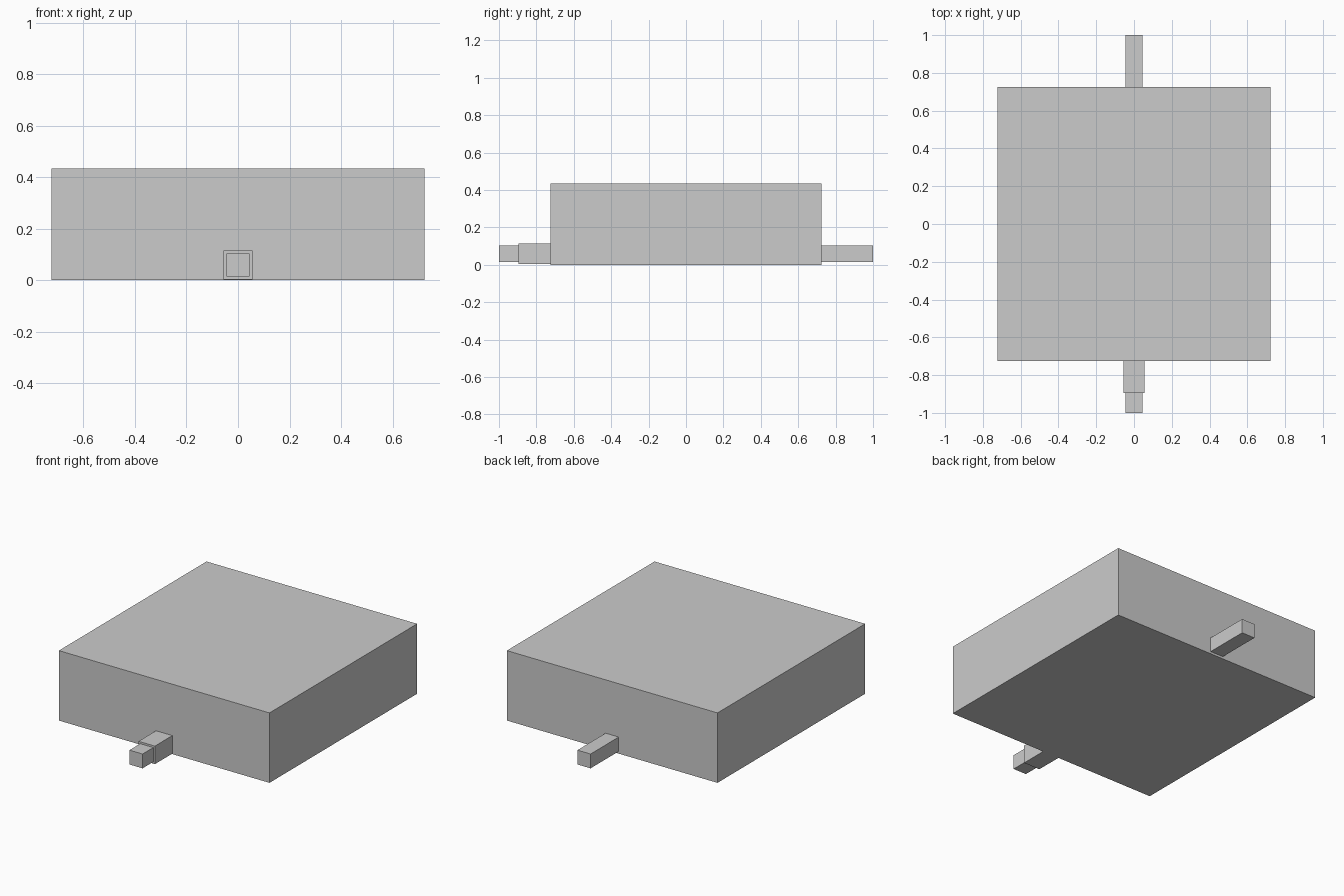
import bpy

if "Cube" in bpy.data.objects:
    bpy.data.objects.remove(bpy.data.objects["Cube"])


def box(name, x, y, z):
    """Axis-aligned box from (min, max) ranges."""
    bpy.ops.mesh.primitive_cube_add(size=1)
    ob = bpy.context.object
    ob.name = name
    for v in ob.data.vertices:
        v.co = [r[0] if c < 0 else r[1] for c, r in zip(v.co, (x, y, z))]
    return ob


# main block
box("body", (-0.723, 0.723), (-0.724, 0.724), (0.0, 0.434))
# square bar running through the block, sticking out front and back
box("through_bar", (-0.045, 0.045), (-1.0, 1.0), (0.014, 0.103))
# sleeve around the bar at the front
box("front_sleeve", (-0.056, 0.056), (-0.895, -0.724), (0.003, 0.115))
